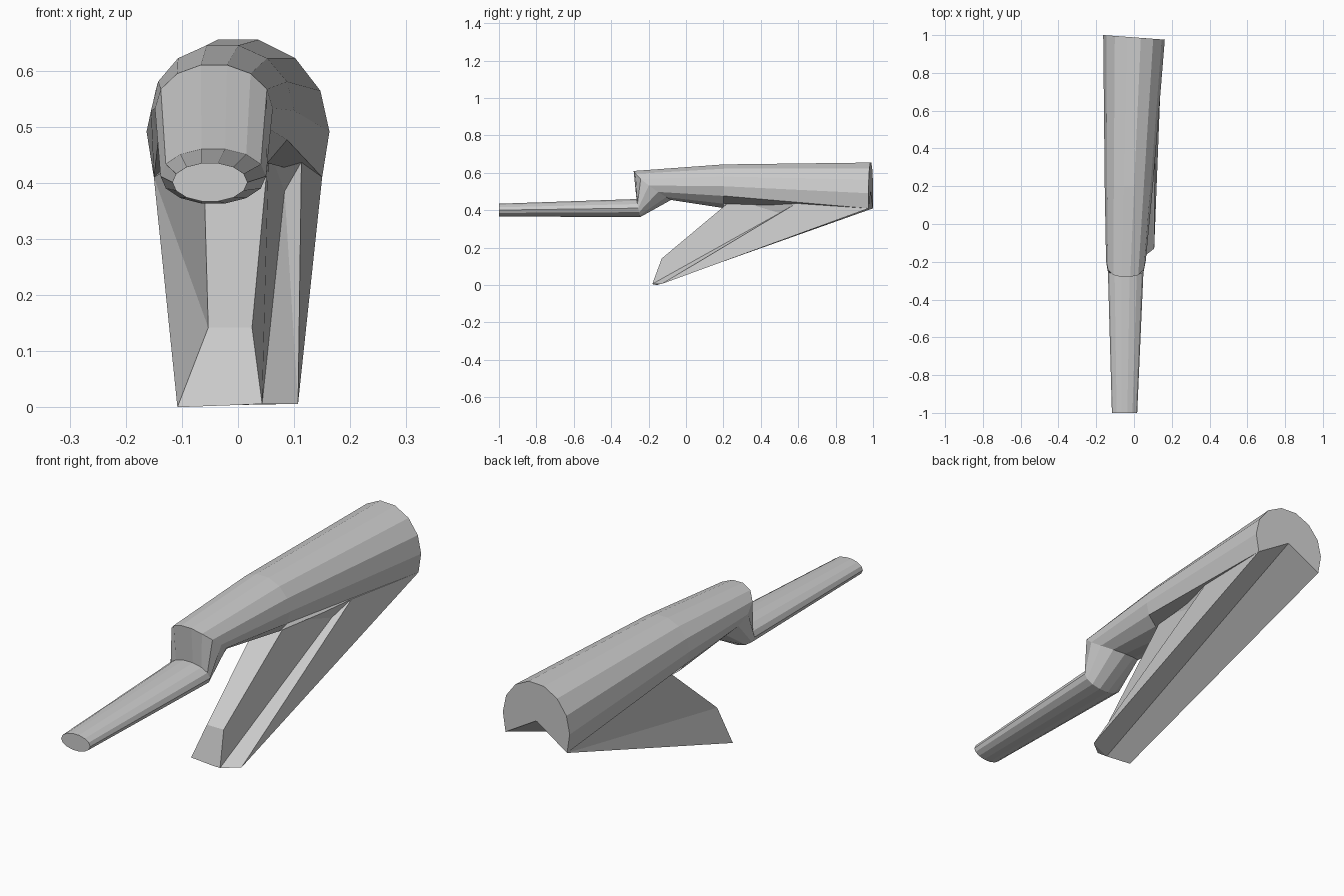
import bpy, bmesh, math

if "Cube" in bpy.data.objects:
    bpy.data.objects.remove(bpy.data.objects["Cube"])

SIDES = 14


def finish(name, bm):
    bmesh.ops.recalc_face_normals(bm, faces=bm.faces[:])
    me = bpy.data.meshes.new(name)
    bm.to_mesh(me)
    bm.free()
    ob = bpy.data.objects.new(name, me)
    bpy.context.collection.objects.link(ob)
    return ob


def ring(x0, x1, z0, z1, y_of):
    """Fourteen-sided oval inside a box; y_of(x, z) tilts or bends its plane."""
    pts = []
    cx, cz = (x0 + x1) / 2, (z0 + z1) / 2
    hx, hz = (x1 - x0) / 2, (z1 - z0) / 2 / 0.975
    for k in range(SIDES):
        a = math.tau * k / SIDES
        x, z = cx + hx * math.cos(a), cz + hz * math.sin(a)
        pts.append((x, y_of(x, z), z))
    return pts


# barrel: front tube, bent neck and widening body as one loft
def slant(x, z):
    return -0.28 + 0.2 * max(0.0, (0.61 - z) / 0.155) ** 1.3


def rear_y(x, z):
    return 0.988 - 0.075 * x


rings = [
    ring(-0.117, 0.017, 0.367, 0.435, lambda x, z: -1.0),
    ring(-0.138, 0.050, 0.363, 0.460, lambda x, z: -0.265 + 0.2 * (0.46 - z)),
    ring(-0.148, 0.062, 0.455, 0.610, slant),
    ring(-0.155, 0.100, 0.412, 0.645, lambda x, z: 0.2),
]
# rear end is round above with a V notch below
rear = ring(-0.163, 0.163, 0.327, 0.655, rear_y)
notch = [(-0.15, 0.41), (-0.09, 0.446), (-0.004, 0.498),
         (0.004, 0.498), (0.09, 0.446), (0.15, 0.41)]
for i, (x, z) in enumerate(notch):
    rear[8 + i] = (x, rear_y(x, z), z)
rings.append(rear)

bm = bmesh.new()
loops = [[bm.verts.new(p) for p in r] for r in rings]
for a, b in zip(loops, loops[1:]):
    for k in range(SIDES):
        n = (k + 1) % SIDES
        bm.faces.new((a[k], a[n], b[n], b[k]))
bm.faces.new(loops[0])
bm.faces.new(loops[-1])
finish("barrel", bm)

# slanted handle with a grooved underside, running from the rear end to the foot
points = [
    (0.107, -0.13, 0.006), (0.043, -0.18, 0.006), (0.0, -0.175, 0.004),
    (-0.108, -0.155, 0.0), (0.025, -0.13, 0.142), (-0.053, -0.13, 0.142),
    (0.055, 0.25, 0.46), (-0.062, 0.25, 0.46), (0.083, 0.50, 0.385),
    (0.113, 0.59, 0.437), (0.15, 0.977, 0.41), (-0.15, 0.999, 0.41),
    (0.0, 0.988, 0.50), (0.0, 0.90, 0.56),
]
faces = [
    (1, 4, 5, 3, 2), (0, 1, 2), (0, 2, 12, 10), (2, 3, 11, 12),
    (0, 10, 9), (0, 9, 8), (0, 8, 1), (1, 8, 6, 4), (8, 9, 6),
    (4, 6, 7, 5), (3, 5, 11), (5, 7, 11),
    (6, 9, 13), (9, 10, 13), (10, 12, 13), (12, 11, 13), (11, 7, 13), (7, 6, 13),
]
bm = bmesh.new()
vs = [bm.verts.new(p) for p in points]
for f in faces:
    bm.faces.new([vs[i] for i in f])
finish("handle", bm)
